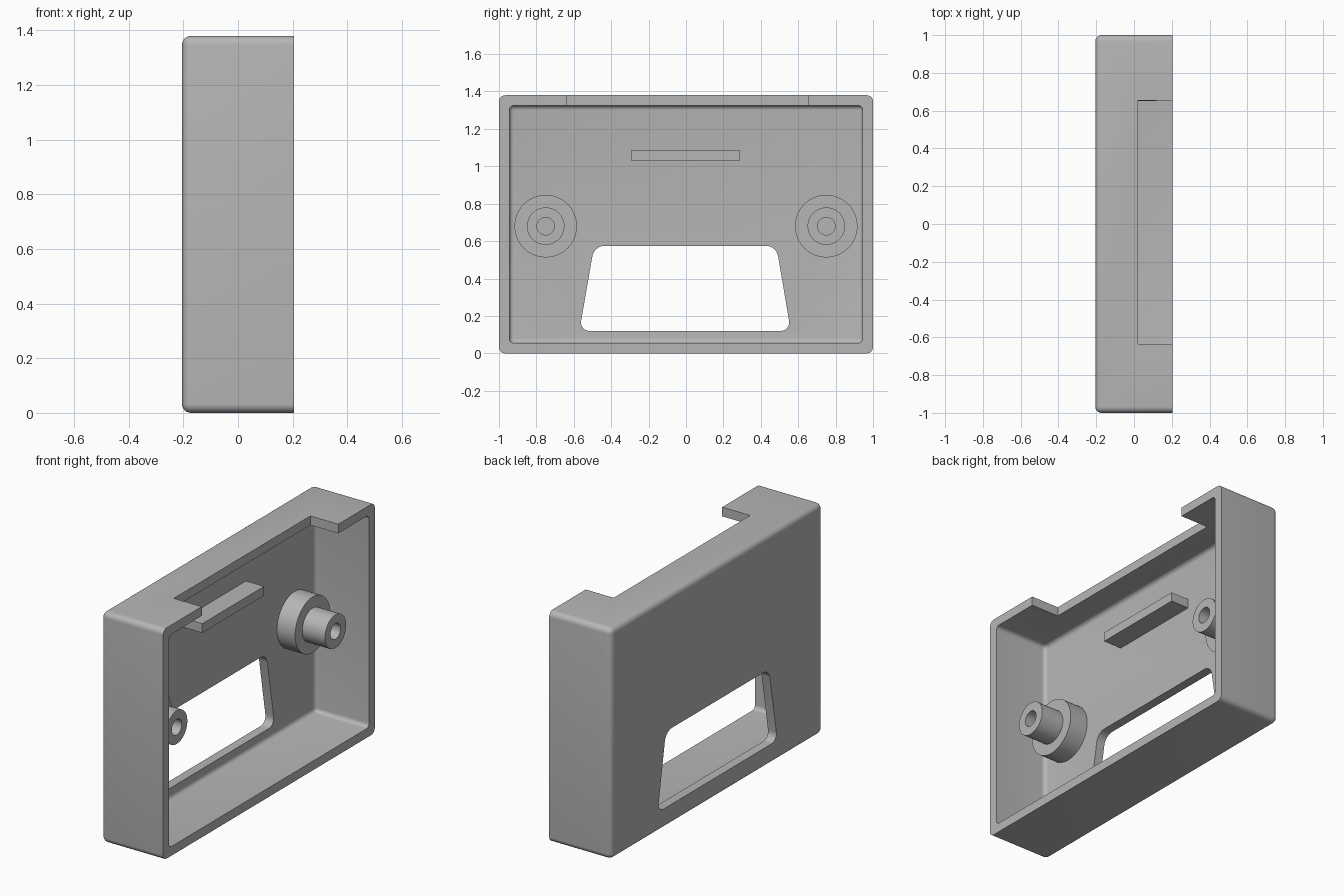
import bpy, bmesh, math
from mathutils import Matrix, Vector

if "Cube" in bpy.data.objects:
    bpy.data.objects.remove(bpy.data.objects["Cube"], do_unlink=True)

grey = bpy.data.materials.new("plain grey")
grey.use_nodes = True
grey.diffuse_color = (0.47, 0.47, 0.47, 1)
grey.node_tree.nodes["Principled BSDF"].inputs["Base Color"].default_value = grey.diffuse_color

DEPTH, HEIGHT, WALL = 0.41, 1.38, 0.055
BACK, OPEN = -DEPTH / 2, DEPTH / 2
FLOOR = BACK + WALL


def make_object(name, bm):
    bmesh.ops.recalc_face_normals(bm, faces=bm.faces[:])
    mesh = bpy.data.meshes.new(name)
    bm.to_mesh(mesh)
    bm.free()
    mesh.materials.append(grey)
    obj = bpy.data.objects.new(name, mesh)
    bpy.context.collection.objects.link(obj)
    return obj


def box(name, low, high, radius=0):
    """Box with every edge rounded except those around its +x face."""
    bm = bmesh.new()
    bmesh.ops.create_cube(bm, size=1)
    low, high = Vector(low), Vector(high)
    for v in bm.verts:
        v.co = Vector(l + (c + 0.5) * (h - l) for l, c, h in zip(low, v.co, high))
    if radius:
        edges = [e for e in bm.edges if min(v.co.x for v in e.verts) < high.x - 1e-4]
        bmesh.ops.bevel(bm, geom=edges, offset=radius, segments=6, profile=0.5, affect='EDGES')
    return make_object(name, bm)


def trapezoid_prism(name, outline, x0, x1, radius):
    """Prism along x with rounded corners."""
    bm = bmesh.new()
    face = bm.faces.new([bm.verts.new((x0, y, z)) for y, z in outline])
    out = bmesh.ops.extrude_face_region(bm, geom=[face])["geom"]
    bmesh.ops.translate(bm, vec=(x1 - x0, 0, 0),
                        verts=[g for g in out if isinstance(g, bmesh.types.BMVert)])
    edges = [e for e in bm.edges if abs(e.verts[0].co.x - e.verts[1].co.x) > 1e-4]
    bmesh.ops.bevel(bm, geom=edges, offset=radius, segments=8, profile=0.5, affect='EDGES')
    return make_object(name, bm)


def lathe(name, profile, y, z, steps=64):
    """Spin (x, radius) points around an axis parallel to x."""
    bm = bmesh.new()
    verts = [bm.verts.new((x, 0, r)) for x, r in profile]
    edges = [bm.edges.new(pair) for pair in zip(verts, verts[1:])]
    bmesh.ops.spin(bm, geom=verts + edges, cent=(0, 0, 0), axis=(1, 0, 0),
                   angle=math.tau, steps=steps, use_duplicate=False)
    bmesh.ops.remove_doubles(bm, verts=bm.verts[:], dist=1e-4)
    bmesh.ops.transform(bm, matrix=Matrix.Translation((0, y, z)), verts=bm.verts[:])
    return make_object(name, bm)


def activate(obj):
    bpy.ops.object.select_all(action='DESELECT')
    obj.select_set(True)
    bpy.context.view_layer.objects.active = obj


def cut(obj, cutter):
    mod = obj.modifiers.new("cut", 'BOOLEAN')
    mod.operation, mod.solver, mod.object = 'DIFFERENCE', 'EXACT', cutter
    activate(obj)
    bpy.ops.object.modifier_apply(modifier=mod.name)
    bpy.data.objects.remove(cutter, do_unlink=True)


# Open tray, with rounded outside and inside corners
shell = box("shell", (BACK, -1, 0), (OPEN, 1, HEIGHT), 0.033)
cut(shell, box("cavity", (FLOOR, -1 + WALL, WALL), (OPEN + 0.1, 1 - WALL, HEIGHT - WALL), 0.025))

# Notch in the rim of the top wall
cut(shell, box("notch", (0.02, -0.635, HEIGHT - 0.12), (OPEN + 0.1, 0.655, HEIGHT + 0.1)))

# Window through the back panel
outline = [(-0.57, 0.12), (0.56, 0.12), (0.483, 0.575), (-0.491, 0.575)]
cut(shell, trapezoid_prism("window", outline, BACK - 0.1, FLOOR + 0.05, 0.055))

# Ledge inside the back panel
ledge = box("ledge", (FLOOR - 0.01, -0.295, 1.03), (-0.03, 0.29, 1.085))

# Stepped bosses with a blind screw hole
profile = [(FLOOR - 0.01, 0), (FLOOR - 0.01, 0.167), (-0.03, 0.167), (-0.03, 0.1),
           (0.12, 0.1), (0.12, 0.047), (FLOOR, 0.047), (FLOOR, 0)]
bosses = [lathe(name, profile, y, 0.68)
          for name, y in (("left_boss", -0.75), ("right_boss", 0.75))]
bosses[0].name, bosses[1].name = "front_boss", "back_boss"

for obj in [shell, ledge] + bosses:
    activate(obj)
    bpy.ops.object.shade_smooth_by_angle(angle=math.radians(30))
